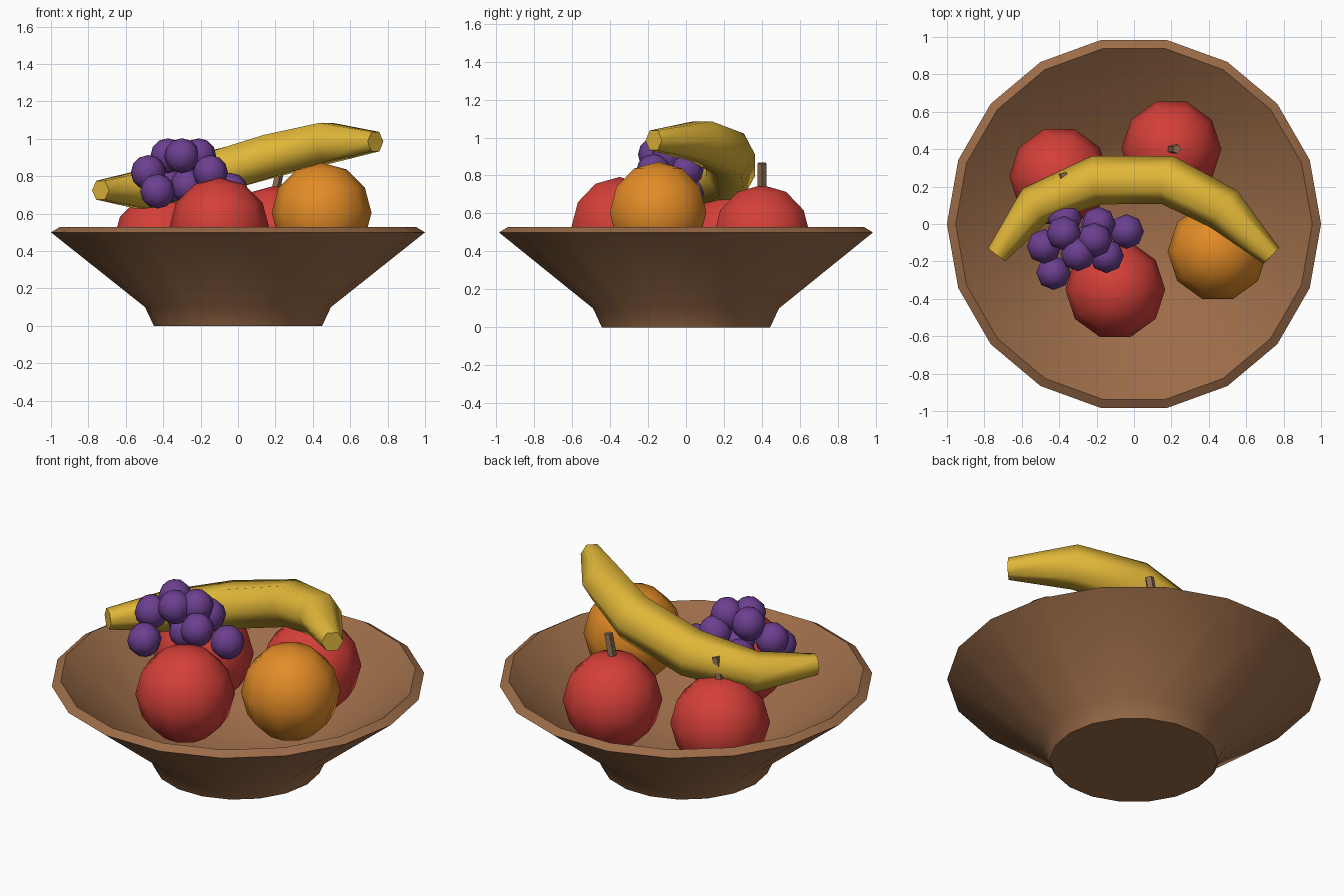
import bpy, bmesh, math
from mathutils import Vector

if "Cube" in bpy.data.objects:
    bpy.data.objects.remove(bpy.data.objects["Cube"])


def material(name, rgb):
    m = bpy.data.materials.new(name)
    m.diffuse_color = (*rgb, 1)
    m.use_nodes = True
    m.node_tree.nodes["Principled BSDF"].inputs["Base Color"].default_value = m.diffuse_color
    return m


WOOD = material("brown_wood", (0.33, 0.15, 0.065))
RED = material("apple_red", (0.66, 0.05, 0.04))
ORANGE = material("orange_peel", (0.76, 0.26, 0.02))
YELLOW = material("banana_yellow", (0.75, 0.47, 0.04))
PURPLE = material("grape_purple", (0.15, 0.05, 0.28))
STEM = material("stem_brown", (0.27, 0.15, 0.08))


def make_object(name, bm, mat, angle):
    """Turn a bmesh into an object, smooth below the given angle."""
    bmesh.ops.recalc_face_normals(bm, faces=bm.faces)
    mesh = bpy.data.meshes.new(name)
    bm.to_mesh(mesh)
    bm.free()
    mesh.materials.append(mat)
    ob = bpy.data.objects.new(name, mesh)
    bpy.context.collection.objects.link(ob)
    bpy.ops.object.select_all(action='DESELECT')
    ob.select_set(True)
    bpy.context.view_layer.objects.active = ob
    bpy.ops.object.shade_smooth_by_angle(angle=math.radians(angle))
    return ob


def skin(bm, rings):
    """Join neighbouring rings; a ring of one vertex is a pole."""
    for a, b in zip(rings, rings[1:]):
        n = max(len(a), len(b))
        for i in range(n):
            j = (i + 1) % n
            if len(a) == 1:
                bm.faces.new((a[0], b[i], b[j]))
            elif len(b) == 1:
                bm.faces.new((a[i], a[j], b[0]))
            else:
                bm.faces.new((a[i], a[j], b[j], b[i]))


def lathe(name, profile, sides, mat, angle, location=(0, 0, 0)):
    """Spin (radius, height) points about z."""
    bm = bmesh.new()
    rings = []
    for r, z in profile:
        n = sides if r > 1e-5 else 1
        rings.append([bm.verts.new((r * math.cos(math.tau * i / sides),
                                    r * math.sin(math.tau * i / sides), z))
                      for i in range(n)])
    skin(bm, rings)
    ob = make_object(name, bm, mat, angle)
    ob.location = location
    return ob


def ball(name, radius, sides, mat, location):
    profile = [(radius * math.sin(math.pi * k / 6), -radius * math.cos(math.pi * k / 6))
               for k in range(7)]
    return lathe(name, profile, sides, mat, 80, location)


# Bowl: footed outer wall, slanted rim, rounded inside
lathe("bowl", [(0, 0), (0.45, 0), (0.497, 0.1), (1, 0.5), (0.953, 0.528),
               (0.46, 0.13), (0.25, 0.05), (0, 0.04)], 18, WOOD, 30)

# Apples
apples = [(-0.1, -0.35, 0.525), (0.2, 0.4, 0.483), (-0.4, 0.253, 0.45)]
for i, p in enumerate(apples):
    ball(f"apple_{i + 1}", 0.267, 10, RED, p)

# Leaning stems on the two rear apples
for i, (x, y, z) in enumerate(apples[1:]):
    stem = lathe(f"apple_stem_{i + 1}", [(0, 0), (0.025, 0), (0.025, 0.15), (0, 0.15)],
                 5, STEM, 20, (x - 0.002, y, z + 0.235))
    stem.rotation_euler = (0, math.radians(12), 0)

# Orange
ball("orange", 0.267, 10, ORANGE, (0.447, -0.147, 0.605))

# Grape bunch
grapes = [(-0.48, -0.12, 0.82), (-0.43, -0.26, 0.72), (-0.3, -0.16, 0.91),
          (-0.375, -0.05, 0.91), (-0.21, -0.085, 0.91), (-0.147, -0.17, 0.82),
          (-0.04, -0.04, 0.725), (-0.19, 0.0, 0.83), (-0.37, 0.03, 0.75),
          (-0.27, -0.1, 0.75)]
for i, p in enumerate(grapes):
    ball(f"grape_{i + 1}", 0.093, 8, PURPLE, p)

# Banana: six-sided tapered tube along a bent path
path = [Vector(p) for p in [(-0.735, -0.165, 0.725), (-0.53, 0.10, 0.725),
                            (-0.2, 0.235, 0.80), (0.18, 0.235, 0.91),
                            (0.48, 0.08, 0.98), (0.735, -0.17, 0.985)]]
radii = [0.058, 0.112, 0.132, 0.132, 0.122, 0.06]
bm = bmesh.new()
rings = []
for i, (p, r) in enumerate(zip(path, radii)):
    along = (path[min(i + 1, 5)] - path[max(i - 1, 0)]).normalized()
    side = along.cross(Vector((0, 0, 1))).normalized()
    up = side.cross(along)
    rings.append([bm.verts.new(p + r * (side * math.cos(math.tau * k / 6)
                                        + up * math.sin(math.tau * k / 6)))
                  for k in range(6)])
skin(bm, rings)
for end in (rings[0], rings[-1]):
    bm.faces.new(end)
make_object("banana", bm, YELLOW, 65)
